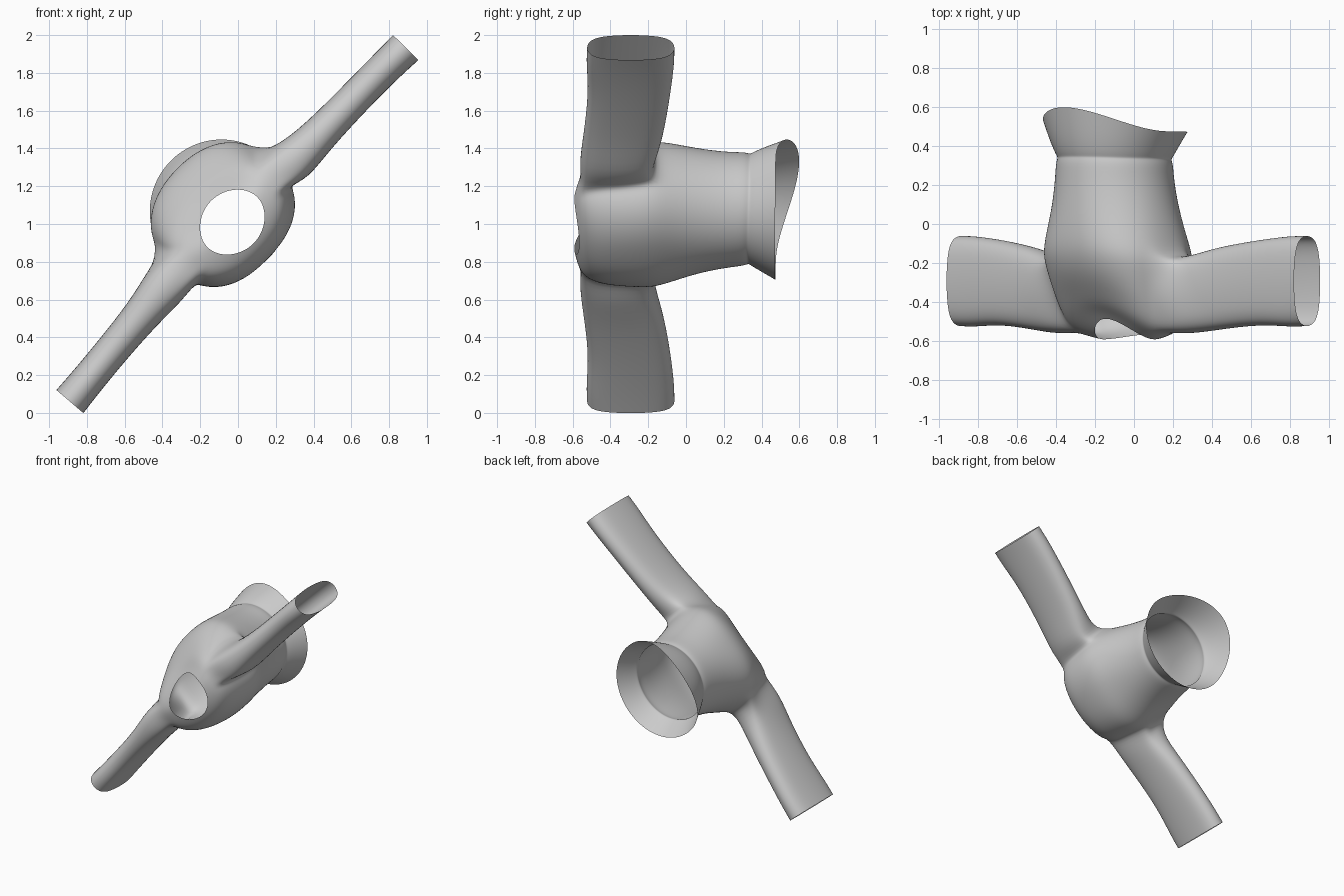
import bpy, bmesh
from math import sin, cos, pi, radians, atan2, copysign

if "Cube" in bpy.data.objects:
    bpy.data.objects.remove(bpy.data.objects["Cube"])

N = 36                      # columns around the body
A = radians(46)             # sleeve line tilt in the xz plane
H = 2                       # armhole half width in columns

# Body rows, hem to neck: y at side, front, back; radius at side, front, back;
# centre x, z; squareness exponent
ROWS = [
    (.475, .60, .47, .378, .37, .365, -.095, 1.075, 1),
    (.41, .45, .40, .338, .335, .33, -.098, 1.077, 1),
    (.35, .36, .34, .302, .302, .302, -.10, 1.08, 1),
    (.335, .345, .325, .290, .290, .290, -.10, 1.08, 1),
    (.315, .325, .305, .302, .302, .302, -.10, 1.08, 1),
    (.22, .22, .22, .308, .305, .305, -.10, 1.075, 1),
    (.08, .08, .08, .332, .318, .315, -.095, 1.07, .97),
    (-.06, -.04, -.05, .368, .333, .325, -.09, 1.06, .9),
    (-.17, -.13, -.16, .395, .342, .332, -.08, 1.05, .84),
    (-.26, -.21, -.26, .385, .330, .322, -.07, 1.04, .84),
    (-.36, -.28, -.36, .375, .300, .305, -.065, 1.03, .86),
    (-.46, -.345, -.45, .365, .262, .28, -.06, 1.02, .9),
    (-.555, -.405, -.51, .33, .222, .245, -.055, 1.015, .95),
    (-.58, -.45, -.545, .25, .185, .20, -.04, 1.01, 1),
    (-.592, -.485, -.565, .188, .16, .16, -.03, 1.01, 1.04),
]
R0, R1 = 8, 12              # armhole rows

# Sleeve rings: centre x, z, half thickness, lower and upper y
RIGHT = [(.285, 1.325, .125, -.57, -.165), (.42, 1.46, .096, -.55, -.115),
         (.65, 1.70, .091, -.52, -.075), (.80, 1.85, .093, -.535, -.055),
         (.888, 1.934, .097, -.53, -.055)]
LEFT = [(-.385, .675, .125, -.57, -.165), (-.5, .53, .098, -.55, -.115),
        (-.68, .315, .091, -.52, -.075), (-.82, .145, .093, -.535, -.055),
        (-.89, .060, .097, -.53, -.055)]

bm = bmesh.new()


def power(c, e):
    return copysign(abs(c) ** e, c)


def body_point(row, t):
    ys, yf, yb, rs, rf, rb, cx, cz, e = row
    s = sin(t)
    y = ys + ((yf if s > 0 else yb) - ys) * s * s
    u, v = rs * power(cos(t), e), (rf if s > 0 else rb) * power(s, e)
    return (cx + u * cos(A) - v * sin(A), y, cz + u * sin(A) + v * cos(A))


# Body tube, leaving the two armholes open
grid = [[bm.verts.new(body_point(r, 2 * pi * j / N)) for j in range(N)] for r in ROWS]
holes = {(c + k) % N for c in (0, N // 2) for k in range(-H, H)}
for i in range(len(ROWS) - 1):
    for j in range(N):
        if R0 <= i < R1 and j in holes:
            continue
        k = (j + 1) % N
        bm.faces.new((grid[i][j], grid[i][k], grid[i + 1][k], grid[i + 1][j]))


def add_sleeve(centre, rings, tilt, flip):
    # walk round the armhole
    path = [(R0, d) for d in range(-H, H)] + [(i, H) for i in range(R0, R1)]
    path += [(R1, d) for d in range(H, -H, -1)] + [(i, -H) for i in range(R1, R0, -1)]
    prev = [grid[i][(centre + d) % N] for i, d in path]
    angles = [atan2((R0 + R1) / 2 - i, d * flip * (R1 - R0) / (2 * H)) for i, d in path]
    # loft the sleeve out to the open cuff
    for x, z, h, y0, y1 in rings:
        ring = []
        for a in angles:
            v = h * power(cos(a), .8)
            y = (y0 + y1) / 2 + (y1 - y0) / 2 * power(sin(a), .8)
            ring.append(bm.verts.new((x - v * sin(tilt), y, z + v * cos(tilt))))
        for k in range(len(ring)):
            m = (k + 1) % len(ring)
            bm.faces.new((prev[k], prev[m], ring[m], ring[k]))
        prev = ring


add_sleeve(0, RIGHT, radians(45.5), 1)
add_sleeve(N // 2, LEFT, radians(49.5), -1)

bmesh.ops.recalc_face_normals(bm, faces=bm.faces[:])
me = bpy.data.meshes.new("shirt")
bm.to_mesh(me)
bm.free()
shirt = bpy.data.objects.new("shirt", me)
bpy.context.collection.objects.link(shirt)
for p in me.polygons:
    p.use_smooth = True
sub = shirt.modifiers.new("smooth", "SUBSURF")
sub.levels = sub.render_levels = 2
